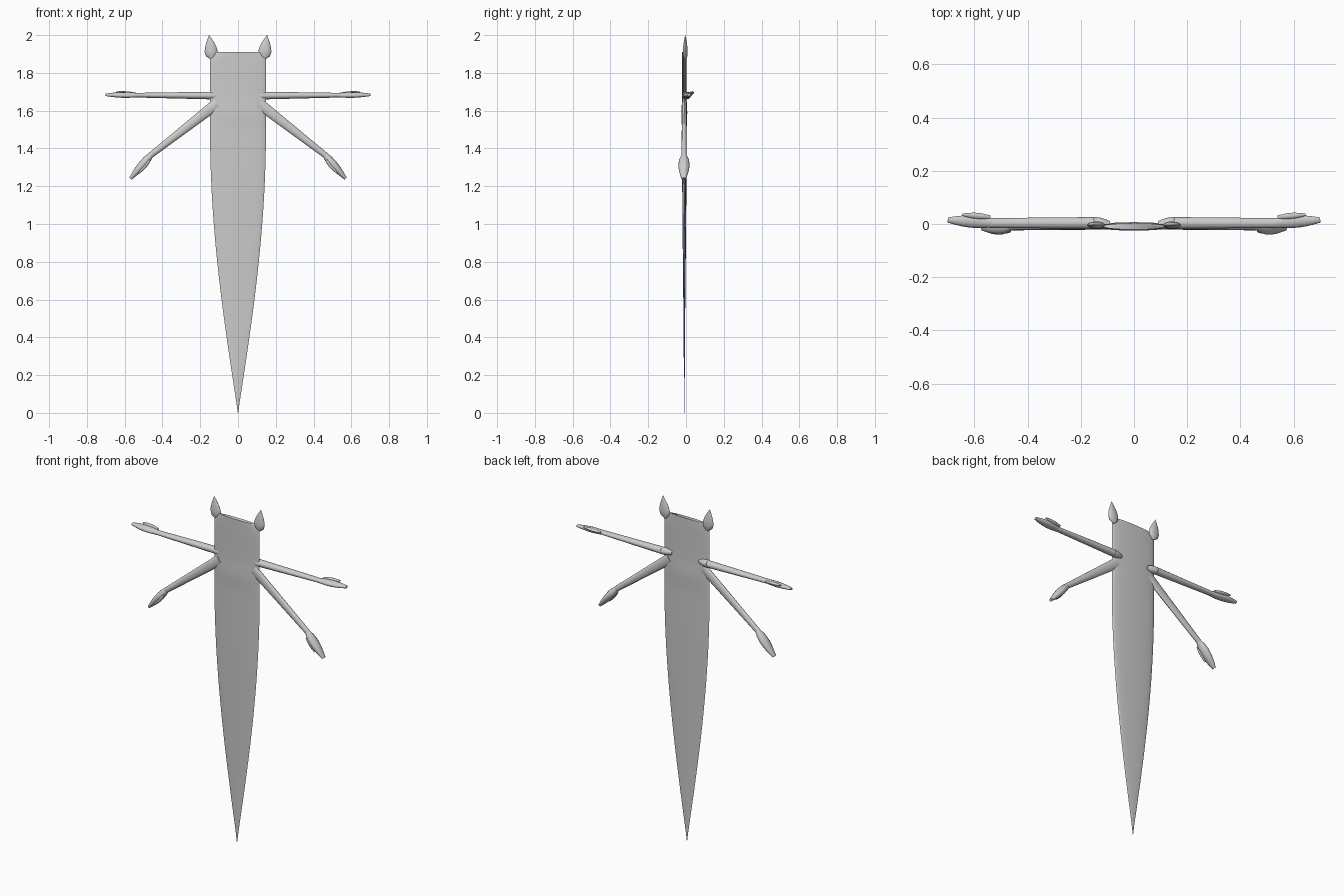
import bpy
import math
from mathutils import Vector

cube = bpy.data.objects.get("Cube")
if cube:
    bpy.data.objects.remove(cube)

GREY = (0.6, 0.6, 0.6, 1)
grey = bpy.data.materials.new("plain_grey")
grey.use_nodes = True
grey.diffuse_color = GREY
grey.node_tree.nodes["Principled BSDF"].inputs["Base Color"].default_value = GREY

X_AXIS, Y_AXIS, Z_AXIS = Vector((1, 0, 0)), Vector((0, 1, 0)), Vector((0, 0, 1))


def loft(name, rings, side, depth, sides):
    """Skin elliptical rings, each given as a centre and a (half width, half depth) size."""
    verts, faces = [], []
    for centre, size in rings:
        for i in range(sides):
            angle = math.tau * i / sides
            verts.append(centre + side * size[0] * math.cos(angle)
                         + depth * size[1] * math.sin(angle))
    for ring in range(len(rings) - 1):
        low, high = ring * sides, (ring + 1) * sides
        for i in range(sides):
            j = (i + 1) % sides
            faces.append((low + i, low + j, high + j, high + i))
    faces.append(tuple(reversed(range(sides))))
    faces.append(tuple(range(len(verts) - sides, len(verts))))

    mesh = bpy.data.meshes.new(name)
    mesh.from_pydata(verts, [], faces)
    mesh.materials.append(grey)
    obj = bpy.data.objects.new(name, mesh)
    bpy.context.collection.objects.link(obj)

    # Outward normals and smooth shading
    bpy.ops.object.select_all(action='DESELECT')
    bpy.context.view_layer.objects.active = obj
    obj.select_set(True)
    bpy.ops.object.mode_set(mode='EDIT')
    bpy.ops.mesh.select_all(action='SELECT')
    bpy.ops.mesh.normals_make_consistent(inside=False)
    bpy.ops.object.mode_set(mode='OBJECT')
    bpy.ops.object.shade_smooth_by_angle(angle=math.radians(50))
    return obj


def limb(name, start, end, base, tip, depth, swell=(0, 0), skew=1, sides=12, steps=6):
    """Mirrored tapering limb that swells between its base and its tip."""
    start, end = Vector(start), Vector(end)
    base, tip, swell = Vector(base), Vector(tip), Vector(swell)
    side = depth.cross(end - start).normalized()
    rings = []
    for step in range(steps + 1):
        t = step / steps
        size = base.lerp(tip, t) + swell * math.sin(math.pi * t ** skew)
        rings.append((start.lerp(end, t), size))
    obj = loft(name, rings, side, depth, sides)
    obj.modifiers.new("mirror", 'MIRROR')


def body_ring(z):
    """Sine taper to the bottom point, rounded top corners and a slight chest bulge."""
    taper = math.sin(math.pi / 2 * min(z / 1.5, 1))
    corner = max(z - TOP + CORNER, 0) / CORNER
    width = HALF_WIDTH * taper - CORNER * 0.8 * corner ** 2
    chest = math.exp(-((z - 1.58) / 0.05) ** 2)
    thickness = 0.002 + 0.01 * taper ** 2 + 0.004 * chest
    return Vector((0, -0.009, z)), (max(width, 0.001), thickness)


# Flat body tapering to a point
TOP, CORNER, HALF_WIDTH = 1.91, 0.04, 0.148
STEPS = 48
loft("body", [body_ring(TOP * step / STEPS) for step in range(STEPS)]
     + [body_ring(TOP - CORNER * k) for k in (0.3, 0.1, 0)], X_AXIS, Y_AXIS, sides=24)

# Pointed horns on the top corners
limb("horn", start=(0.137, -0.004, 1.87), end=(0.153, -0.004, 2),
     base=(0.006, 0.005), tip=(0.001, 0.001), swell=(0.03, 0.01),
     skew=0.65, depth=Y_AXIS, sides=10)

# Upper arms, set against the back of the body with rounded inner ends
limb("shoulder", start=(0.09, 0, 1.68), end=(0.15, 0.004, 1.68),
     base=(0.01, 0.01), tip=(0.022, 0.02), swell=(0.004, 0.004), depth=Z_AXIS)
limb("upper_arm", start=(0.15, 0.004, 1.68), end=(0.55, 0.004, 1.682),
     base=(0.022, 0.02), tip=(0.018, 0.012), depth=Z_AXIS)

# Upper hands lie flat, tilted up towards the thumb
palm_normal = Vector((0, -0.2, 1)).normalized()
limb("upper_hand", start=(0.53, 0.004, 1.682), end=(0.7, 0.015, 1.684),
     base=(0.017, 0.012), tip=(0.01, 0.007), swell=(0.01, 0.005), depth=palm_normal)
limb("upper_thumb", start=(0.54, 0.026, 1.69), end=(0.645, 0.035, 1.698),
     base=(0.006, 0.005), tip=(0.004, 0.004), swell=(0.007, 0.004),
     depth=palm_normal, sides=10)

# Lower arms slope down from the sides
limb("lower_arm", start=(0.11, -0.009, 1.638), end=(0.475, -0.01, 1.354),
     base=(0.03, 0.012), tip=(0.015, 0.014), depth=Y_AXIS)

# Lower hands hang from the wrists, with thumbs on the front
limb("lower_hand", start=(0.462, -0.01, 1.364), end=(0.57, -0.012, 1.24),
     base=(0.015, 0.014), tip=(0.008, 0.013), swell=(0.01, 0.016),
     skew=0.8, depth=Y_AXIS)
limb("lower_thumb", start=(0.468, -0.025, 1.34), end=(0.524, -0.03, 1.27),
     base=(0.008, 0.008), tip=(0.004, 0.004), swell=(0.006, 0.004),
     depth=Y_AXIS, sides=10)
